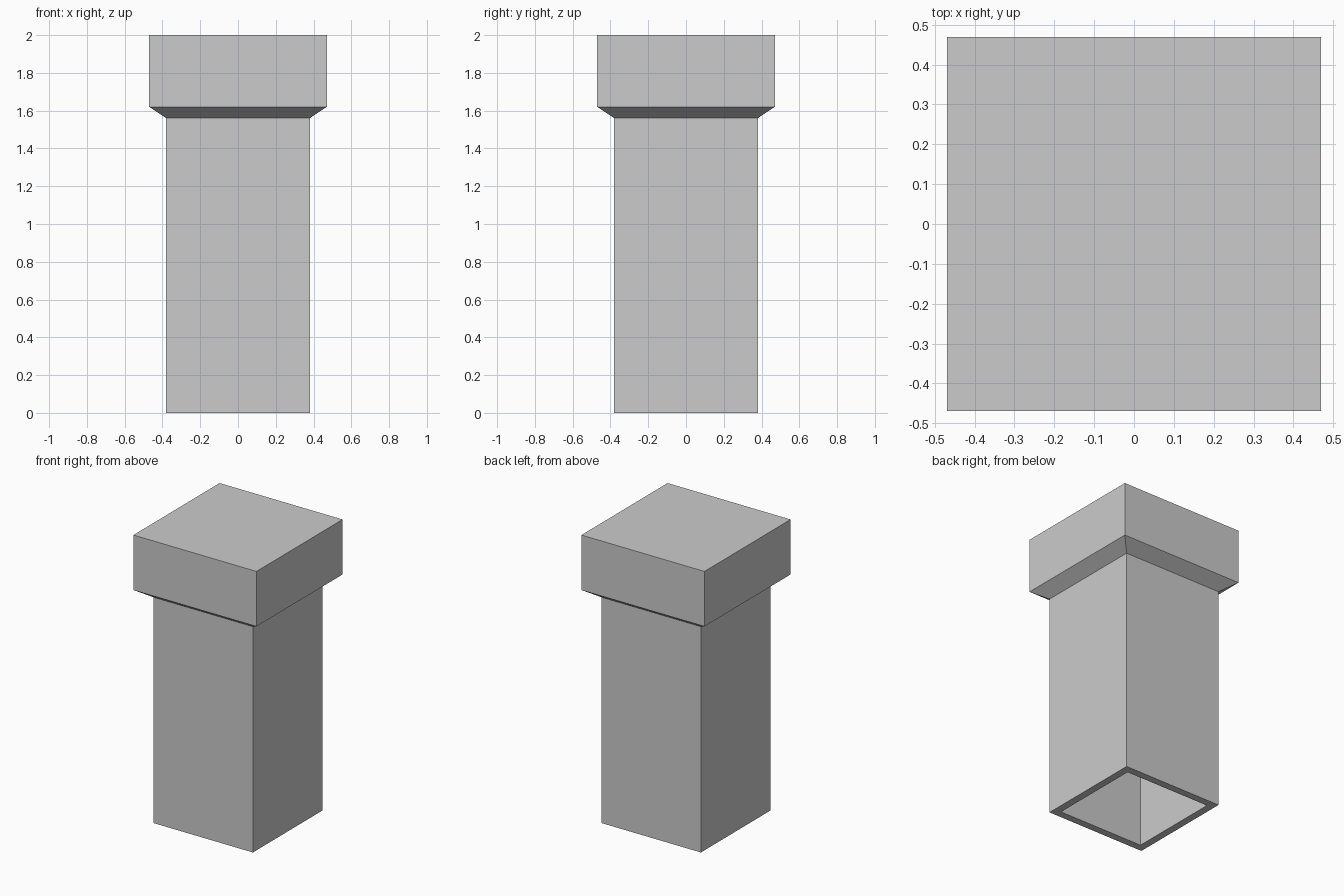
import bpy, bmesh

if "Cube" in bpy.data.objects:
    bpy.data.objects.remove(bpy.data.objects["Cube"])

WALL = 0.052

# (half width, height) profile, from the inner ceiling down, round the rim, up to the top
inner = [(0.47 - WALL, 2 - WALL), (0.47 - WALL, 1.635), (0.38 - WALL, 1.575), (0.38 - WALL, 0)]
outer = [(0.38, 0), (0.38, 1.56), (0.47, 1.62), (0.47, 2)]


def square_ring(bm, h, z):
    return [bm.verts.new((sx * h, sy * h, z)) for sx, sy in ((-1, -1), (1, -1), (1, 1), (-1, 1))]


# Hollow square pillar with a flared cap, open at the bottom
bm = bmesh.new()
rings = [square_ring(bm, h, z) for h, z in inner + outer]
for a, b in zip(rings, rings[1:]):
    for i in range(4):
        j = (i + 1) % 4
        bm.faces.new((a[i], a[j], b[j], b[i]))
bm.faces.new(rings[0])   # inner ceiling
bm.faces.new(rings[-1])  # top of cap
bmesh.ops.recalc_face_normals(bm, faces=bm.faces)

mesh = bpy.data.meshes.new("hollow_pillar")
bm.to_mesh(mesh)
bm.free()
pillar = bpy.data.objects.new("hollow_pillar", mesh)
bpy.context.collection.objects.link(pillar)
